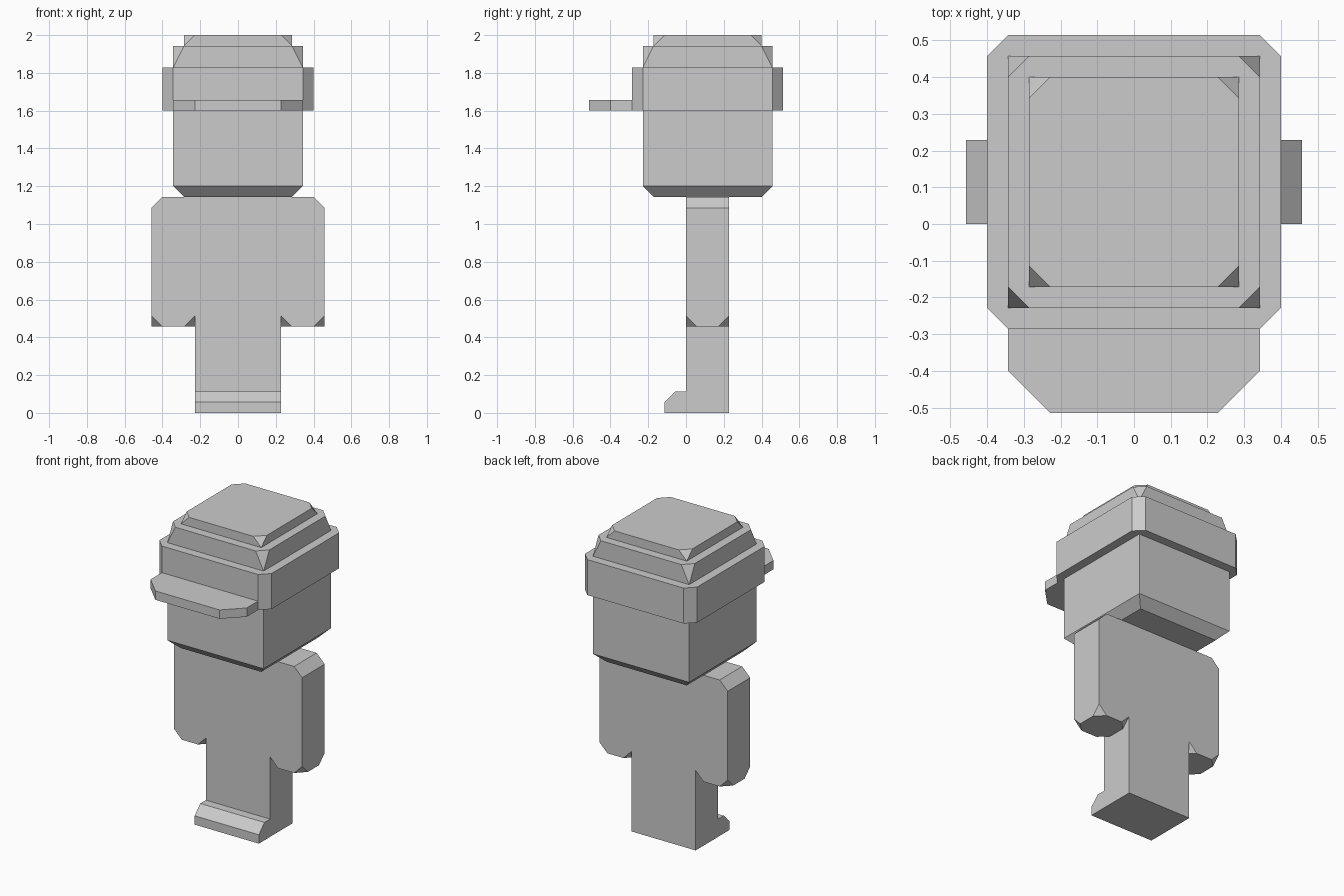
import bpy, bmesh
from itertools import product
from mathutils import Vector

if "Cube" in bpy.data.objects:
    bpy.data.objects.remove(bpy.data.objects["Cube"], do_unlink=True)

U = 2 / 35  # block unit: the figure is 35 units tall

grey = bpy.data.materials.new("light grey")
grey.use_nodes = True
grey.diffuse_color = (0.6, 0.6, 0.6, 1)
grey.node_tree.nodes["Principled BSDF"].inputs["Base Color"].default_value = grey.diffuse_color


def block(name, low, high, cut=lambda x, y, z: None):
    """Box in block units. cut(x, y, z) gets the corner signs and may return
    replacement points, each named by the axes it moves inward along."""
    bm = bmesh.new()
    for signs in product((-1, 1), repeat=3):
        corner = [h if s > 0 else l for s, l, h in zip(signs, low, high)]
        for moves in cut(*signs) or ("",):
            point = [c - s * moves.count(axis)
                     for c, s, axis in zip(corner, signs, "xyz")]
            bm.verts.new(Vector(point) * U)
    bmesh.ops.convex_hull(bm, input=bm.verts[:])
    bmesh.ops.dissolve_limit(bm, angle_limit=0.02, verts=bm.verts[:], edges=bm.edges[:])
    bmesh.ops.recalc_face_normals(bm, faces=bm.faces[:])
    mesh = bpy.data.meshes.new(name)
    bm.to_mesh(mesh)
    bm.free()
    mesh.materials.append(grey)
    obj = bpy.data.objects.new(name, mesh)
    bpy.context.collection.objects.link(obj)
    return obj


def clipped_top(x, y, z):
    return ("x", "y") if z > 0 else None


# Torso with legs, and the feet in front
block("torso_and_legs", (-4, 0, 0), (4, 4, 20))
block("feet", (-4, -2, 0), (4, 0, 2),
      lambda x, y, z: ("y", "z") if y < 0 < z else None)

# Arms: bevelled shoulder edge, clipped hand corners
for side, name in ((1, "left_arm"), (-1, "right_arm")):
    def arm_cut(x, y, z):
        if z < 0:
            return ("x", "y", "z")
        return ("x", "z") if x == side else None
    near, far = sorted((4 * side, 8 * side))
    block(name, (near, 0, 8), (far, 4, 20), arm_cut)

# Head with bevelled chin
block("head", (-6, -4, 20), (6, 8, 28),
      lambda x, y, z: ("z", "xy") if z < 0 else None)

# Cap: band, brim and two stepped crown tiers
block("cap_band", (-7, -5, 28), (7, 9, 32), lambda x, y, z: ("x", "y"))
block("cap_brim", (-6, -9, 28), (6, -5, 29),
      lambda x, y, z: ("xx", "yy") if y < 0 else None)
block("cap_lower_crown", (-6, -4, 32), (6, 8, 34), clipped_top)
block("cap_upper_crown", (-5, -3, 34), (5, 7, 35), clipped_top)
